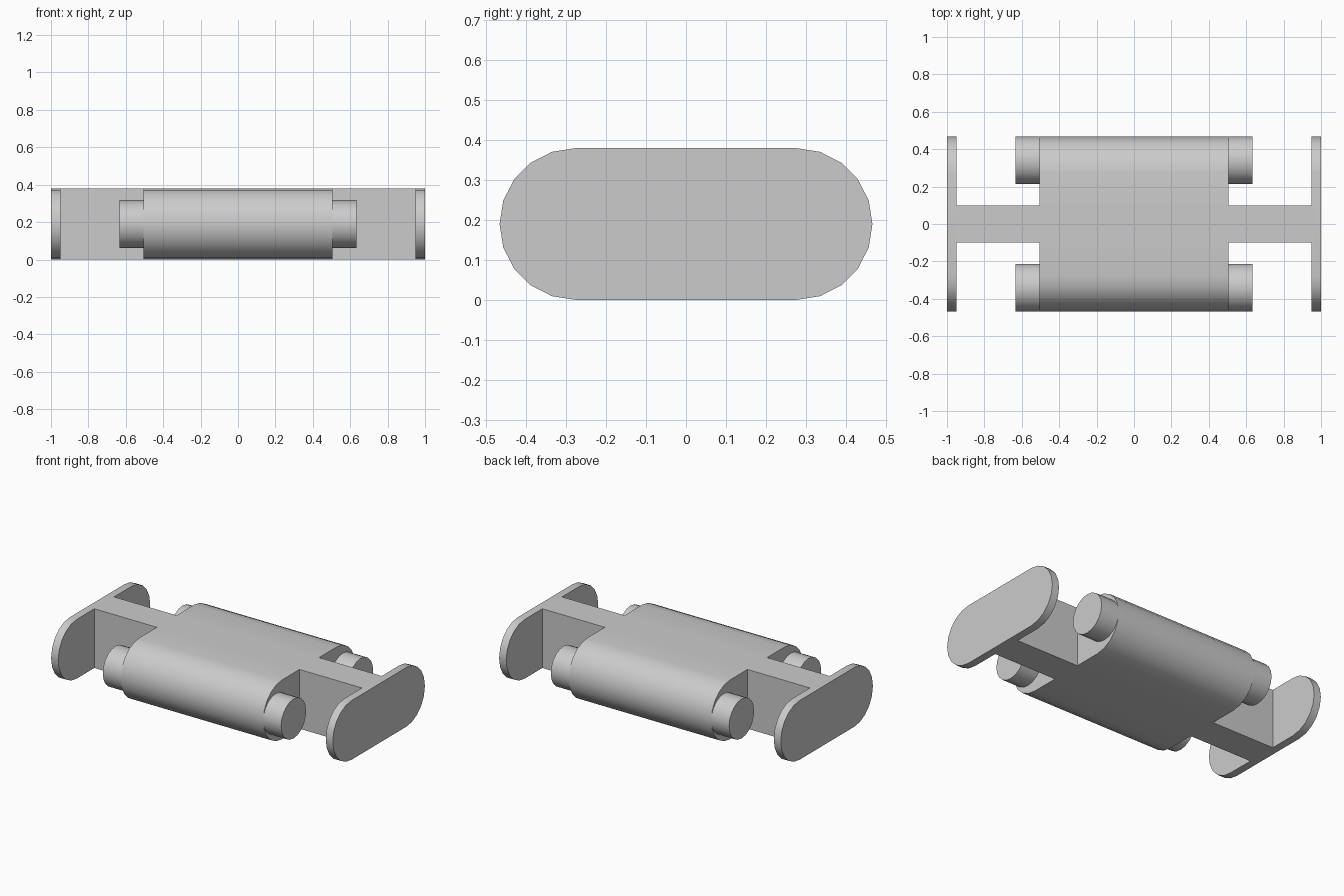
import bpy
import bmesh
from math import cos, sin, pi, radians
from mathutils import Matrix, Vector

cube = bpy.data.objects.get("Cube")
if cube:
    bpy.data.objects.remove(cube, do_unlink=True)

RADIUS = 0.19            # half height of the rounded profile
HALF_DEPTH = 0.467
BODY_X, PLATE_X, PEG_X = 0.506, 0.95, 0.633
BEAM_Y = 0.1
PEG_R = 0.127

grey = bpy.data.materials.new("light grey")
grey.use_nodes = True
colour = (0.6, 0.6, 0.6, 1)
grey.diffuse_color = colour
grey.node_tree.nodes["Principled BSDF"].inputs["Base Color"].default_value = colour


def add_object(name, bm):
    bmesh.ops.recalc_face_normals(bm, faces=bm.faces)
    mesh = bpy.data.meshes.new(name)
    bm.to_mesh(mesh)
    bm.free()
    mesh.materials.append(grey)
    obj = bpy.data.objects.new(name, mesh)
    bpy.context.collection.objects.link(obj)
    return obj


def activate(obj):
    bpy.ops.object.select_all(action='DESELECT')
    obj.select_set(True)
    bpy.context.view_layer.objects.active = obj


def prism(name, profile, x0, x1):
    """Extrude a closed (y, z) profile along x."""
    bm = bmesh.new()
    face = bm.faces.new([bm.verts.new((x0, y, z)) for y, z in profile])
    out = bmesh.ops.extrude_face_region(bm, geom=[face])
    moved = [v for v in out["geom"] if isinstance(v, bmesh.types.BMVert)]
    bmesh.ops.translate(bm, verts=moved, vec=(x1 - x0, 0, 0))
    return add_object(name, bm)


def arc(centre_y, start, steps, radius):
    return [(centre_y + radius * cos(start + i * pi / 10),
             RADIUS + radius * sin(start + i * pi / 10)) for i in range(steps)]


# Full-length frame with a rounded profile
offset = HALF_DEPTH - RADIUS
stadium = arc(offset, -pi / 2, 11, RADIUS) + arc(-offset, pi / 2, 11, RADIUS)
frame = prism("body_with_end_plates", stadium, -1, 1)

# Four notches leave the wide body, narrow beams and end plates
bm = bmesh.new()
for sx in (-1, 1):
    for sy in (-1, 1):
        centre = Vector((sx * (BODY_X + PLATE_X) / 2, sy * (BEAM_Y + 0.6) / 2, RADIUS))
        size = (PLATE_X - BODY_X, 0.6 - BEAM_Y, 1, 1)
        bmesh.ops.create_cube(bm, size=1, matrix=Matrix.Translation(centre) @ Matrix.Diagonal(size))
cutter = add_object("notch_cutter", bm)
cutter.hide_render = True
cut = frame.modifiers.new("notches", 'BOOLEAN')
cut.operation = 'DIFFERENCE'
cut.solver = 'EXACT'
cut.object = cutter
activate(frame)
bpy.ops.object.modifier_apply(modifier=cut.name)
bpy.data.objects.remove(cutter, do_unlink=True)
bpy.ops.object.shade_smooth_by_angle(angle=radians(30))

# Round pegs standing out of the body ends
for sx, side in ((-1, "right"), (1, "left")):
    for sy, end in ((-1, "front"), (1, "back")):
        circle = arc(sy * (HALF_DEPTH - PEG_R), 0, 20, PEG_R)
        peg = prism(f"{end}_{side}_peg", circle, sx * BODY_X, sx * PEG_X)
        activate(peg)
        bpy.ops.object.shade_smooth_by_angle(angle=radians(30))
